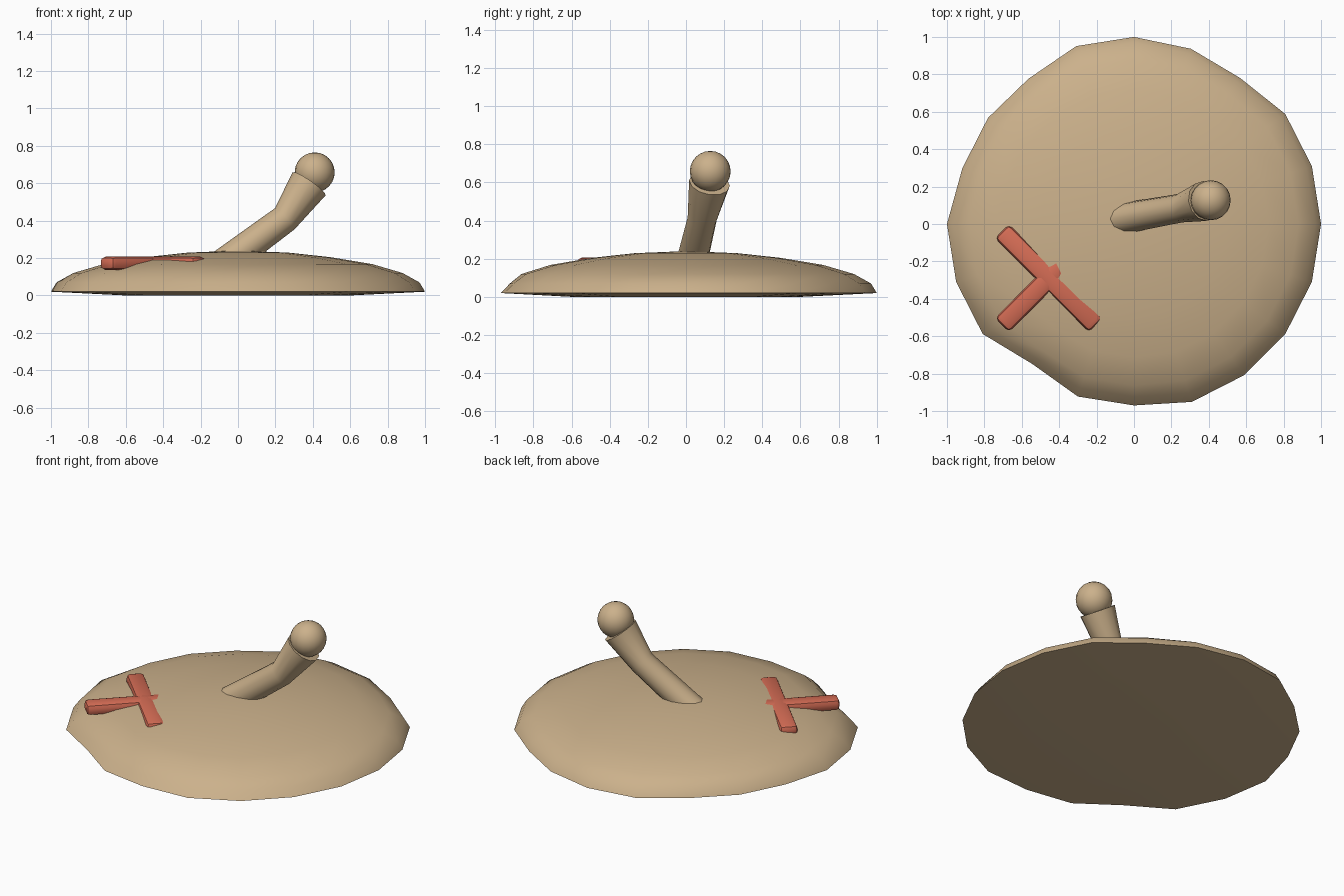
import bpy, bmesh, math
from mathutils import Vector, Matrix

if "Cube" in bpy.data.objects:
    bpy.data.objects.remove(bpy.data.objects["Cube"])


def material(name, rgb):
    m = bpy.data.materials.new(name)
    m.diffuse_color = (*rgb, 1)
    m.use_nodes = True
    m.node_tree.nodes["Principled BSDF"].inputs["Base Color"].default_value = m.diffuse_color
    return m


SAND = material("sand", (0.60, 0.44, 0.26))
RED = material("coral red", (0.66, 0.15, 0.09))


def finish(name, bm, mat, angle=40):
    bmesh.ops.recalc_face_normals(bm, faces=bm.faces)
    me = bpy.data.meshes.new(name)
    bm.to_mesh(me)
    bm.free()
    me.materials.append(mat)
    ob = bpy.data.objects.new(name, me)
    bpy.context.collection.objects.link(ob)
    bpy.ops.object.select_all(action='DESELECT')
    ob.select_set(True)
    bpy.context.view_layer.objects.active = ob
    bpy.ops.object.shade_smooth_by_angle(angle=math.radians(angle))
    return ob


def skin(bm, rings):
    """Bridge successive closed rings of vertices with quads."""
    for a, b in zip(rings, rings[1:]):
        n = len(a)
        for i in range(n):
            bm.faces.new((a[i], a[(i + 1) % n], b[(i + 1) % n], b[i]))


# Sand mound: 20-sided dome with a slightly uneven rim and a shallow underside
SIDES = 20
DENTS = {3: 0.965, 4: 0.985, 7: 0.96, 8: 0.965, 9: 0.965, 13: 0.925, 14: 0.97, 15: 0.97}
PROFILE = [(0.6, 0.0), (1.0, 0.02), (0.97, 0.07), (0.88, 0.12),
           (0.72, 0.167), (0.5, 0.204), (0.27, 0.229)]
bm = bmesh.new()
rings = []
for f, z in PROFILE:
    ring = []
    for i in range(SIDES):
        a = i * math.tau / SIDES
        r = f * (1 + (DENTS.get(i, 1) - 1) * f ** 3)
        if 0.9 < f < 1:                      # front edge slopes more gently
            r -= 0.02 * max(0, -math.sin(a))
        ring.append(bm.verts.new((r * math.cos(a), r * math.sin(a), z)))
    rings.append(ring)
skin(bm, rings)
bm.faces.new(rings[0])
peak = bm.verts.new((0, 0, 0.24))
for i in range(SIDES):
    bm.faces.new((rings[-1][i], rings[-1][(i + 1) % SIDES], peak))
finish("sand_mound", bm, SAND, 50)

# Bent stalk: round tube that leans over and widens at the tip
PATH = [((-0.17, 0.01, 0.10), 0.085), ((0.25, 0.085, 0.41), 0.077), ((0.38, 0.123, 0.597), 0.108)]
bm = bmesh.new()
points = [Vector(p) for p, _ in PATH]
rings = []
for k, (p, r) in enumerate(PATH):
    axis = (points[min(k + 1, 2)] - points[max(k - 1, 0)]).normalized()
    side = axis.cross(Vector((0, 1, 0))).normalized()
    up = side.cross(axis)
    rings.append([bm.verts.new(points[k] + r * (math.cos(t) * side + math.sin(t) * up))
                  for t in (i * math.tau / 12 for i in range(12))])
skin(bm, rings)
bm.faces.new(rings[0])
bm.faces.new(rings[-1])
finish("stalk", bm, SAND, 50)

# Ball on the tip of the stalk
bm = bmesh.new()
bmesh.ops.create_uvsphere(bm, u_segments=20, v_segments=12, radius=0.107,
                          matrix=Matrix.Translation((0.41, 0.127, 0.658)))
finish("ball", bm, SAND)

# Red cross: two rounded bars half buried in the sand
for name, turn in (("cross_bar_a", -45), ("cross_bar_b", 45)):
    bm = bmesh.new()
    bmesh.ops.create_cube(bm, size=1, matrix=Matrix.Diagonal((0.71, 0.105, 0.07, 1)))
    bmesh.ops.bevel(bm, geom=bm.edges[:], offset=0.024, segments=2, profile=0.5, affect='EDGES')
    bm.transform(Matrix.Translation((-0.455, -0.29, 0.172)) @ Matrix.Rotation(math.radians(turn), 4, 'Z'))
    finish(name, bm, RED)
